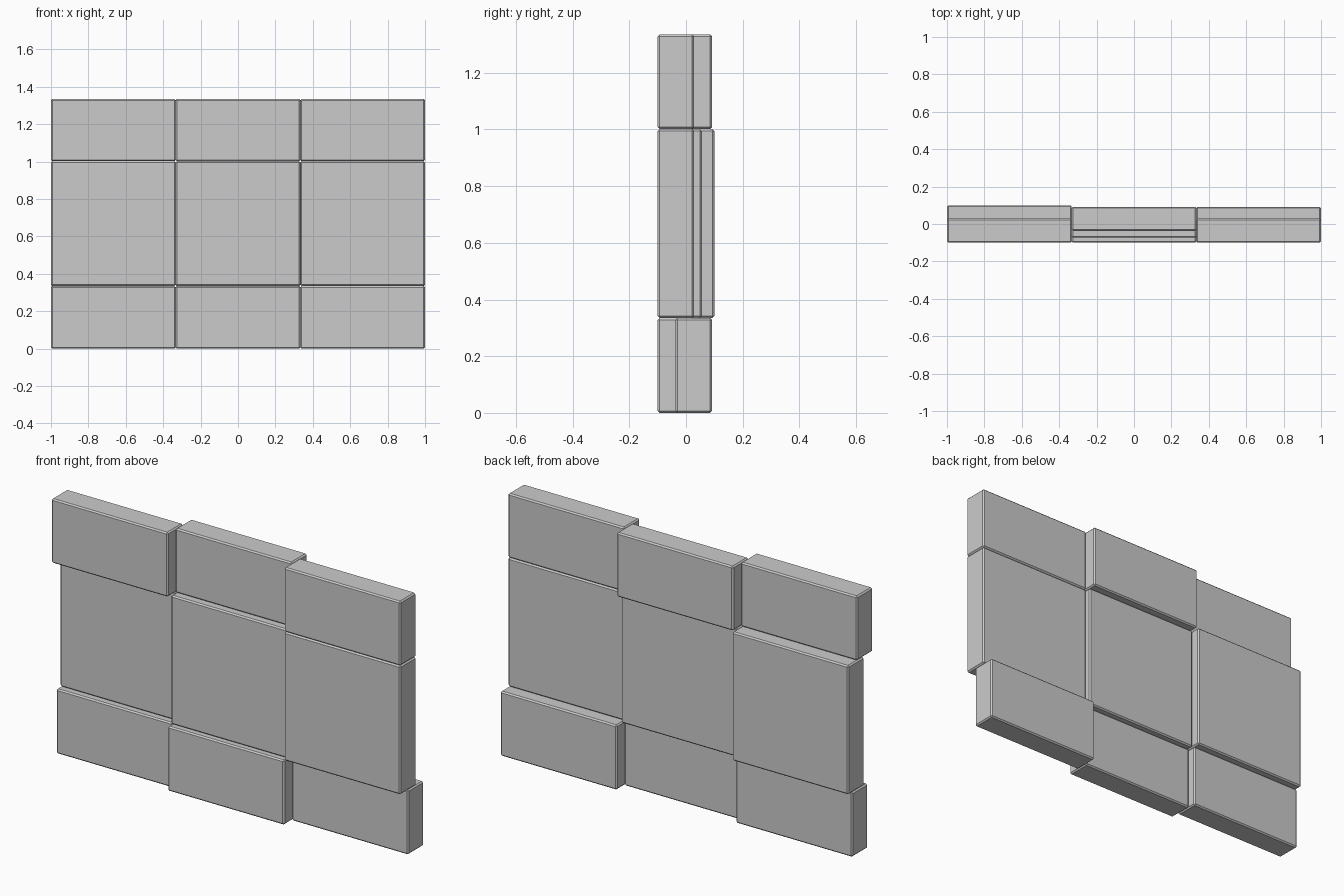
import bpy

if "Cube" in bpy.data.objects:
    bpy.data.objects.remove(bpy.data.objects["Cube"])

T = 0.129            # panel thickness
BEVEL = 0.007

# column and row limits
cols = [("left", -1.0, -1/3), ("centre", -1/3, 1/3), ("right", 1/3, 1.0)]
rows = [("bottom", 0.0, 0.335), ("middle", 0.335, 1.002), ("top", 1.002, 1.335)]

# front face y of each panel, left to right
front = {
    "bottom": (-0.06, -0.1, -0.037),
    "middle": (-0.029, -0.073, -0.1),
    "top": (-0.1, -0.037, -0.1),
}


def panel(name, x0, x1, y0, z0, z1):
    bpy.ops.mesh.primitive_cube_add(
        size=1, location=((x0 + x1) / 2, y0 + T / 2, (z0 + z1) / 2))
    ob = bpy.context.object
    ob.name = name
    ob.scale = (x1 - x0, T, z1 - z0)
    bpy.ops.object.transform_apply(location=False, rotation=False, scale=True)
    # narrow chamfer on every edge
    mod = ob.modifiers.new("chamfer", 'BEVEL')
    mod.width = BEVEL
    mod.segments = 1
    return ob


# staggered wall of nine panels
for rname, z0, z1 in rows:
    for (cname, x0, x1), y0 in zip(cols, front[rname]):
        panel(f"panel_{rname}_{cname}", x0, x1, y0, z0, z1)
